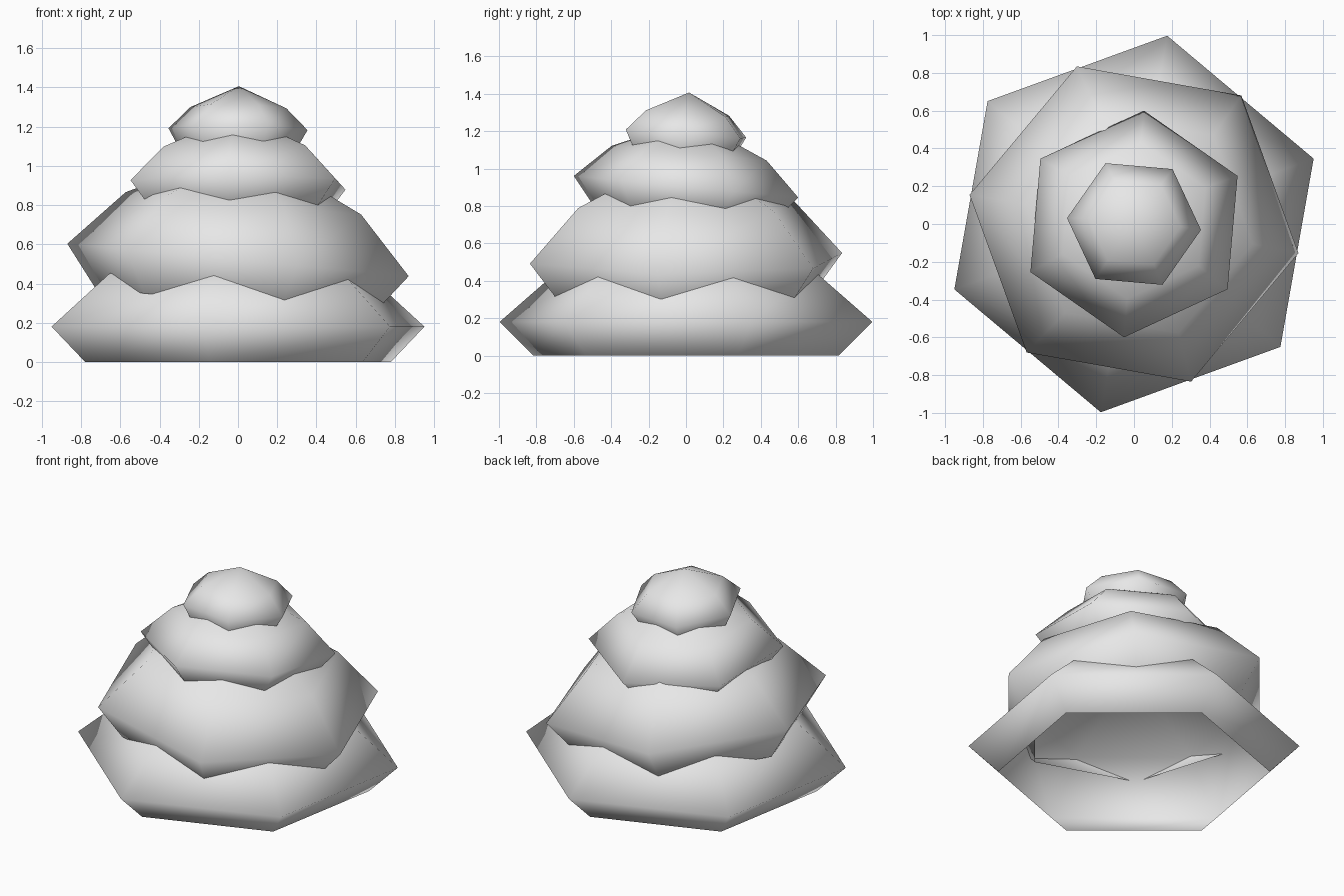
import bpy, bmesh
from math import cos, sin, radians, tau
from mathutils import Matrix, Vector

cube = bpy.data.objects.get("Cube")
if cube:
    bpy.data.objects.remove(cube, do_unlink=True)

SIDES = 6

# Single plain grey
grey = bpy.data.materials.new("light_grey")
grey.use_nodes = True
colour = (0.8, 0.8, 0.8, 1)
grey.diffuse_color = colour
grey.node_tree.nodes["Principled BSDF"].inputs["Base Color"].default_value = colour


def tier(name, z, radius, turn, slope, drop, rise, rim=0.81):
    """Open six-sided dome: rim, widest ring, shoulder ring and tip."""
    bm = bmesh.new()
    profile = [(radius * rim, -drop), (radius, 0), (radius * 0.69, rise)]
    rings = []
    for r, h in profile:
        angles = [radians(turn) + tau * i / SIDES for i in range(SIDES)]
        rings.append([bm.verts.new((r * cos(a), r * sin(a), h)) for a in angles])
    tip = bm.verts.new((0, 0, rise * 2))
    for i in range(SIDES):
        j = (i + 1) % SIDES
        for low, high in zip(rings, rings[1:]):
            bm.faces.new((low[i], low[j], high[j], high[i]))
        bm.faces.new((rings[-1][i], rings[-1][j], tip))
    for face in bm.faces:
        face.smooth = True

    # Lean the tier by its slope along x and y, then lift it into place
    normal = Vector((-slope[0], -slope[1], 1))
    lean = Vector((0, 0, 1)).rotation_difference(normal).to_matrix().to_4x4()
    bm.transform(Matrix.Translation((0, 0, z)) @ lean)

    mesh = bpy.data.meshes.new(name)
    bm.to_mesh(mesh)
    bm.free()
    mesh.materials.append(grey)
    obj = bpy.data.objects.new(name, mesh)
    bpy.context.collection.objects.link(obj)


# Four stacked tiers, from the ground up
tier("bottom_tier", 0.18, 1.012, 20, (0, 0), 0.18, 0.27, 0.82)
tier("lower_middle_tier", 0.52, 0.888, 50, (-0.095, 0), 0.215, 0.29)
tier("upper_middle_tier", 0.903, 0.605, 25, (0, -0.096), 0.14, 0.18)
tier("top_tier", 1.187, 0.356, 55, (-0.02, -0.075), 0.12, 0.11)
